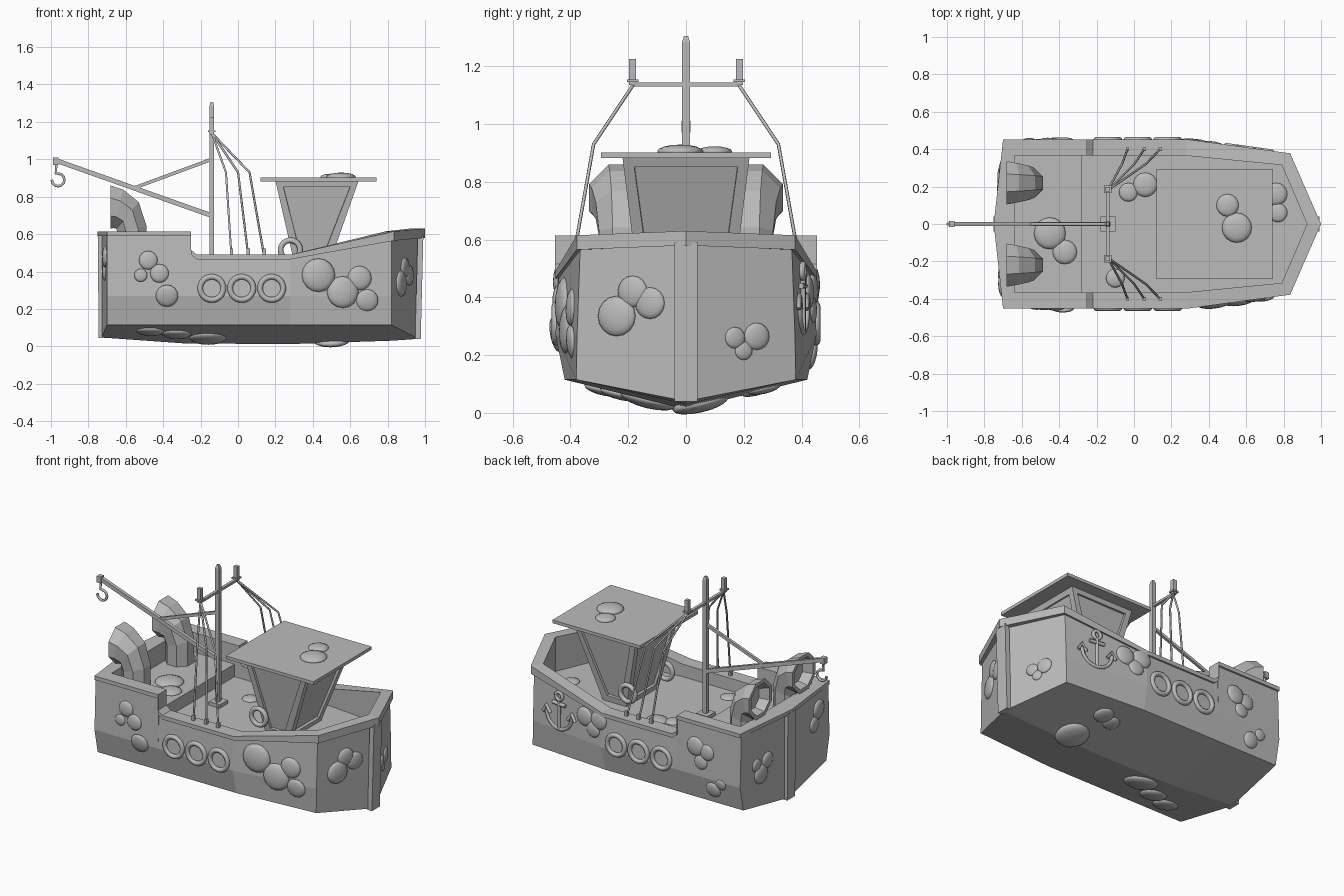
import bpy
import bmesh
import math
from mathutils import Vector, Matrix
from mathutils.bvhtree import BVHTree

cube = bpy.data.objects.get("Cube")
if cube:
    bpy.data.objects.remove(cube)

grey = bpy.data.materials.new("plain_grey")
grey.use_nodes = True
grey.diffuse_color = (0.5, 0.5, 0.5, 1)
grey.node_tree.nodes["Principled BSDF"].inputs["Base Color"].default_value = (0.5, 0.5, 0.5, 1)


def finish(name, bm, smooth=False, matrix=None):
    """Turn a bmesh into a named object."""
    if matrix:
        bm.transform(matrix)
    bmesh.ops.recalc_face_normals(bm, faces=bm.faces)
    for face in bm.faces:
        face.smooth = smooth
    mesh = bpy.data.meshes.new(name)
    bm.to_mesh(mesh)
    bm.free()
    mesh.materials.append(grey)
    obj = bpy.data.objects.new(name, mesh)
    bpy.context.scene.collection.objects.link(obj)
    return obj


def loft(bm, sections, closed=False, caps=False):
    """Skin a list of equally long point rows with quads."""
    rings = [[bm.verts.new(p) for p in section] for section in sections]
    count = len(rings[0])
    for a, b in zip(rings, rings[1:]):
        for i in range(count if closed else count - 1):
            j = (i + 1) % count
            bm.faces.new((a[i], a[j], b[j], b[i]))
    if caps:
        bm.faces.new(rings[0])
        bm.faces.new(rings[-1])


def box(name, centre, size):
    bm = bmesh.new()
    bmesh.ops.create_cube(bm, size=1)
    finish(name, bm, matrix=Matrix.Translation(centre) @ Matrix.Diagonal((*size, 1)))


def beam(name, start, end, width, depth):
    """Square bar between two points of the centre plane."""
    start, end = Vector(start), Vector(end)
    along = (end - start).normalized()
    across = Vector((0, 1, 0))
    turn = Matrix((across.cross(along), across, along)).transposed().to_4x4()
    bm = bmesh.new()
    bmesh.ops.create_cube(bm, size=1)
    scale = Matrix.Diagonal((depth, width, (end - start).length, 1))
    finish(name, bm, matrix=Matrix.Translation((start + end) / 2) @ turn @ scale)


def tube(name, points, radius, closed=False):
    curve = bpy.data.curves.new(name, "CURVE")
    curve.dimensions = "3D"
    curve.bevel_depth = radius
    curve.bevel_resolution = 1
    curve.use_fill_caps = True
    spline = curve.splines.new("POLY")
    spline.points.add(len(points) - 1)
    for point, co in zip(spline.points, points):
        point.co = (*co, 1)
    spline.use_cyclic_u = closed
    curve.materials.append(grey)
    obj = bpy.data.objects.new(name, curve)
    bpy.context.scene.collection.objects.link(obj)
    return obj


def ring(name, centre, major, minor, steps=24):
    """Upright torus facing sideways."""
    bm = bmesh.new()
    sections = []
    for i in range(steps + 1):
        a = math.tau * i / steps
        sections.append([((major + minor * math.cos(b)) * math.cos(a), minor * math.sin(b),
                          (major + minor * math.cos(b)) * math.sin(a))
                         for b in (math.tau * k / 8 for k in range(8))])
    loft(bm, sections, closed=True)
    bmesh.ops.remove_doubles(bm, verts=bm.verts, dist=0.0001)
    finish(name, bm, True, Matrix.Translation(centre))


# Hull stations: x, half width, inner x, inner half width, rail top, deck, chine, keel
stations = [
    (-0.73, 0, -0.64, 0, 0.61, 0.49, 0.045, 0.045),
    (-0.70, 0.44, -0.64, 0.365, 0.61, 0.49, 0.115, 0.045),
    (-0.28, 0.44, -0.28, 0.365, 0.61, 0.49, 0.115, 0.015),
    (-0.28, 0.44, -0.28, 0.365, 0.61, 0.41, 0.115, 0.015),
    (-0.25, 0.44, -0.25, 0.365, 0.61, 0.41, 0.115, 0.015),
    (-0.25, 0.44, -0.25, 0.365, 0.51, 0.41, 0.115, 0.015),
    (-0.22, 0.44, -0.22, 0.365, 0.485, 0.41, 0.115, 0.015),
    (0.28, 0.44, 0.28, 0.365, 0.485, 0.41, 0.115, 0.012),
    (0.82, 0.365, 0.79, 0.315, 0.61, 0.41, 0.115, 0.03),
    (0.965, 0, 0.925, 0, 0.625, 0.41, 0.04, 0.04),
]

# Hull with inner bulwark and stepped deck, and the rail on top
hull_bm, rail_bm = bmesh.new(), bmesh.new()
for side in (1, -1):
    hull_rows, rail_rows = [], []
    for x, w, xi, wi, top, deck, chine, keel in stations:
        knuckle_w = w + 0.012 if w else 0
        chine_w = w + (0.015 if x > 0.5 else -0.02) if w else 0
        hull_rows.append([(xi, 0, deck), (xi, side * wi, deck), (xi, side * wi, top),
                          (x, side * w, top), (x, side * knuckle_w, 0.27),
                          (x, side * chine_w, chine), (x, 0, keel)])
        thick = 0.045 if x > 0.5 else 0.02
        xo = x + (0.015 if x > 0.5 else 0)
        wo = w + 0.013 if w else 0
        if not w:
            xo = 1.0 if x > 0 else -0.75
        rail_rows.append([(xi, side * wi, top + 0.005), (xo, side * wo, top + 0.005),
                          (xo, side * wo, top - thick), (xi, side * wi, top - thick)])
    loft(hull_bm, hull_rows)
    loft(rail_bm, rail_rows, closed=True)
for bm in (hull_bm, rail_bm):
    bmesh.ops.remove_doubles(bm, verts=bm.verts, dist=0.0005)
    bmesh.ops.recalc_face_normals(bm, faces=bm.faces)
surface = BVHTree.FromBMesh(hull_bm)
finish("hull", hull_bm)
finish("rail", rail_bm)
beam("stem_post", (0.962, 0, 0.04), (0.976, 0, 0.59), 0.08, 0.03)
beam("stern_post", (-0.73, 0, 0.045), (-0.735, 0, 0.6), 0.08, 0.03)


# Growths: flattened domes dropped onto the hull along a ray
def growth(origin, direction, radius):
    hit, normal, _, _ = surface.ray_cast(Vector(origin), Vector(direction))
    if hit is None:
        return
    if normal.dot(Vector(direction)) > 0:
        normal = -normal
    dome(hit, normal, radius)


def dome(centre, normal, radius):
    bm = bmesh.new()
    bmesh.ops.create_uvsphere(bm, u_segments=16, v_segments=8, radius=radius)
    turn = normal.to_track_quat("Z", "Y").to_matrix().to_4x4()
    finish("growth", bm, True, Matrix.Translation(centre) @ turn @ Matrix.Diagonal((1, 1, 0.3, 1)))


for x, z, r in [(-0.48, 0.46, 0.05), (-0.42, 0.39, 0.05), (-0.52, 0.38, 0.035), (-0.38, 0.27, 0.06),
                (0.43, 0.38, 0.09), (0.56, 0.29, 0.085), (0.65, 0.365, 0.065), (0.69, 0.245, 0.06)]:
    growth((x, -2, z), (0, 1, 0), r)
for x, z, r in [(0.42, 0.42, 0.06), (0.31, 0.43, 0.06), (0.35, 0.36, 0.05), (-0.38, 0.45, 0.06),
                (-0.46, 0.43, 0.05), (-0.42, 0.36, 0.045), (-0.5, 0.2, 0.05), (-0.56, 0.25, 0.035)]:
    growth((x, 2, z), (0, -1, 0), r)
for y, z, r in [(-0.24, 0.335, 0.07), (-0.185, 0.42, 0.055), (-0.125, 0.38, 0.055),
                (0.17, 0.26, 0.037), (0.245, 0.265, 0.047), (0.2, 0.215, 0.032)]:
    growth((2, y, z), (-1, 0, 0), r)
for y, z, r in [(0.26, 0.29, 0.06), (0.2, 0.36, 0.05), (0.3, 0.36, 0.04), (-0.33, 0.48, 0.06), (-0.28, 0.4, 0.05)]:
    growth((-2, y, z), (1, 0, 0), r)
for x, y, r in [(0.5, 0.05, 0.1), (0.45, 0.27, 0.06), (0.37, 0.24, 0.05),
                (-0.16, -0.13, 0.1), (-0.33, -0.22, 0.08), (-0.47, -0.28, 0.075)]:
    growth((x, y, -1), (0, 0, 1), r)
for x, y, r in [(0.76, 0.16, 0.06), (0.77, 0.06, 0.05), (0.06, 0.21, 0.065), (-0.03, 0.17, 0.05),
                (-0.1, -0.29, 0.05), (-0.45, -0.05, 0.085), (-0.37, -0.15, 0.065)]:
    growth((x, y, 2), (0, 0, -1), r)
for x, y, r in [(0.55, -0.02, 0.08), (0.5, 0.1, 0.06)]:
    dome(Vector((x, y, 0.905)), Vector((0, 0, 1)), r)

# Cabin flaring upward, with recessed windows and a flat roof
bm = bmesh.new()
loft(bm, [[(x0, -w, z), (x1, -w, z), (x1, w, z), (x0, w, z)]
          for x0, x1, w, z in ((0.31, 0.475, 0.16, 0.405), (0.2, 0.645, 0.22, 0.885))],
     closed=True, caps=True)
bmesh.ops.recalc_face_normals(bm, faces=bm.faces)
walls = [f for f in bm.faces if abs(f.normal.z) < 0.7]
bmesh.ops.inset_individual(bm, faces=walls, thickness=0.055, depth=0)
bmesh.ops.inset_individual(bm, faces=walls, thickness=0.001, depth=-0.015)
finish("cabin", bm)
box("cabin_roof", (0.43, 0, 0.892), (0.62, 0.59, 0.02))

for side in (1, -1):
    # Life ring beside the cabin and fender rings along the hull
    ring("life_ring", (0.28, side * 0.19, 0.515), 0.052, 0.015)
    for x in (-0.14, 0.02, 0.18):
        ring("fender_ring", (x, side * 0.45, 0.31), 0.062, 0.015)

    # Bent ventilation cowl opening aft
    bm = bmesh.new()
    sections = []
    for x, z, r, tilt in [(-0.62, 0.74, 0.08, 0), (-0.682, 0.745, 0.1, 0), (-0.682, 0.745, 0.125, 0),
                          (-0.64, 0.735, 0.115, 0.25), (-0.59, 0.7, 0.1, 0.7),
                          (-0.567, 0.62, 0.088, 1.3), (-0.567, 0.485, 0.087, 1.57)]:
        sections.append([(x + r * math.sin(a) * math.sin(tilt), side * 0.22 + r * math.cos(a),
                          z + r * math.sin(a) * math.cos(tilt))
                         for a in (math.tau * (k + 0.5) / 8 for k in range(8))])
    loft(bm, sections, closed=True, caps=True)
    finish("vent_cowl", bm)

    # Crossbar posts and the stays down to the rail
    box("crossbar_post", (-0.14, side * 0.185, 1.18), (0.025, 0.025, 0.09))
    box("crossbar_plate", (-0.14, side * 0.185, 1.15), (0.04, 0.04, 0.01))
    for foot in (-0.035, 0.055, 0.14):
        knee = -0.14 + (foot + 0.14) * 0.72
        tube("stay", [(-0.14, side * 0.18, 1.14), (knee, side * 0.32, 0.93), (foot, side * 0.4, 0.48)], 0.006)
        box("stay_shackle", (foot, side * 0.4, 0.505), (0.018, 0.018, 0.035))

# Mast with pointed tip, crossbar, boom, brace and hook
box("mast_foot", (-0.14, 0, 0.42), (0.08, 0.08, 0.025))
bm = bmesh.new()
loft(bm, [[(-0.14 + h * u, h * v, z) for u, v in ((1, 1), (-1, 1), (-1, -1), (1, -1))]
          for h, z in ((0.013, 0.41), (0.013, 1.285), (0.007, 1.305))], closed=True, caps=True)
finish("mast", bm)
box("crossbar", (-0.14, 0, 1.137), (0.018, 0.38, 0.015))
beam("boom", (-0.13, 0, 0.695), (-0.985, 0, 0.998), 0.022, 0.025)
beam("boom_brace", (-0.14, 0, 1.0), (-0.56, 0, 0.845), 0.016, 0.018)
box("boom_tip", (-0.975, 0, 0.99), (0.03, 0.032, 0.04))
hook = [(-0.97, 0, 0.98), (-0.975, 0, 0.925)]
hook += [(-0.962 + 0.034 * math.sin(a), 0, 0.89 + 0.034 * math.cos(a))
         for a in (math.pi * k / 6 for k in range(10))]
tube("hook", hook, 0.008)

# Anchor on the left bow, laid along the tapering side
place = Matrix.Translation((0.615, 0.405, 0.38)) @ Matrix.Rotation(-0.138, 4, "Z")
arc = [(0.1 * math.sin(a), 0, 0.0 - 0.1 * math.cos(a)) for a in (math.pi * k / 12 for k in range(-6, 7))]
eye = [(0.025 * math.cos(a), 0, 0.11 + 0.025 * math.sin(a)) for a in (math.tau * k / 12 for k in range(12))]
parts = [("anchor_shank", [(0, 0, 0.085), (0, 0, -0.1)], False), ("anchor_arms", arc, False),
         ("anchor_stock", [(-0.05, 0, 0.06), (0.05, 0, 0.06)], False), ("anchor_eye", eye, True)]
for s in (1, -1):
    parts.append(("anchor_fluke", [(s * 0.07, 0, -0.02), (s * 0.1, 0, 0.025), (s * 0.125, 0, -0.02)], False))
for name, points, closed in parts:
    tube(name, points, 0.011, closed).matrix_world = place
